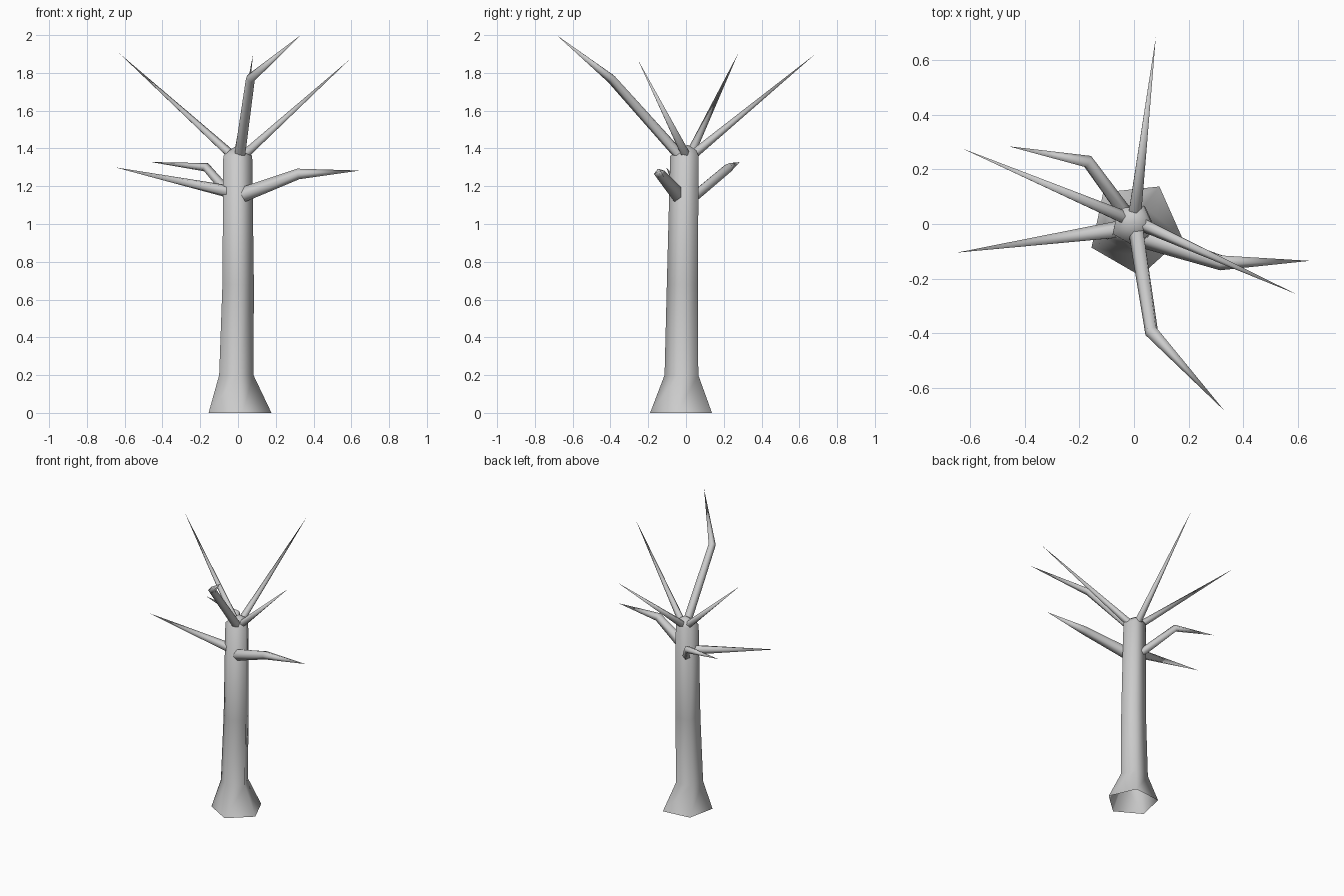
import bpy, bmesh
from math import cos, sin, radians, tau
from mathutils import Vector

cube = bpy.data.objects.get("Cube")
if cube:
    bpy.data.objects.remove(cube, do_unlink=True)

bark = bpy.data.materials.new("grey_bark")
bark.use_nodes = True
bark.diffuse_color = (0.6, 0.6, 0.6, 1)
bark.node_tree.nodes["Principled BSDF"].inputs["Base Color"].default_value = (0.6, 0.6, 0.6, 1)


def skin(name, rings, apex):
    """Join rings of points with quads and close the end on an apex."""
    bm = bmesh.new()
    loops = [[bm.verts.new(p) for p in ring] for ring in rings]
    n = len(loops[0])
    tip = bm.verts.new(apex)
    for a, b in zip(loops, loops[1:]):
        for i in range(n):
            j = (i + 1) % n
            bm.faces.new((a[i], a[j], b[j], b[i]))
    for i in range(n):
        bm.faces.new((loops[-1][i], loops[-1][(i + 1) % n], tip))
    for f in bm.faces:
        f.smooth = True
    mesh = bpy.data.meshes.new(name)
    bm.to_mesh(mesh)
    bm.free()
    mesh.materials.append(bark)
    bpy.context.collection.objects.link(bpy.data.objects.new(name, mesh))


def branch(name, points, radii, sides=5):
    """Tapered limb along points, ending in a sharp tip."""
    pts = [Vector(p) for p in points]
    rings = []
    for k, r in enumerate(radii):
        d = (pts[k + 1] - pts[k]).normalized()
        if k:
            d = (d + (pts[k] - pts[k - 1]).normalized()).normalized()
        u = d.cross(Vector((0, 0, 1))).normalized()
        v = u.cross(d)
        rings.append([pts[k] + r * (cos(tau * i / sides) * u - sin(tau * i / sides) * v)
                      for i in reversed(range(sides))])
    skin(name, rings, pts[-1])


# Five-sided trunk with flared, open foot: x, y, z, radius
levels = [(0.005, -0.015, 0, 0.176), (-0.012, -0.018, 0.2, 0.096),
          (-0.002, -0.014, 0.68, 0.088), (-0.004, -0.003, 1.36, 0.081),
          (0, 0.01, 1.39, 0.05)]
skin("trunk", [[(x + r * cos(radians(60 + 72 * i)), y + r * sin(radians(60 + 72 * i)), z)
                for i in range(5)] for x, y, z, r in levels], (0, 0.01, 1.42))

# Upper crown
branch("upper_back_branch", [(0, 0.03, 1.36), (0.08, 0.685, 1.9)], [0.026])
branch("upper_right_branch", [(-0.03, 0.02, 1.36), (-0.63, 0.277, 1.905)], [0.026])
branch("upper_left_branch", [(0.03, 0, 1.36), (0.59, -0.255, 1.87)], [0.026])
branch("upper_front_branch", [(0.01, -0.03, 1.36), (0.065, -0.395, 1.77), (0.332, -0.685, 2)],
       [0.03, 0.026])

# Lower limbs
branch("lower_right_branch", [(-0.04, -0.02, 1.17), (-0.65, -0.105, 1.3)], [0.035])
branch("lower_back_branch", [(-0.03, 0.035, 1.14), (-0.17, 0.228, 1.3), (-0.46, 0.285, 1.328)],
       [0.028, 0.025])
branch("lower_left_branch", [(0.03, -0.045, 1.155), (0.32, -0.14, 1.265), (0.645, -0.135, 1.283)],
       [0.042, 0.03])
